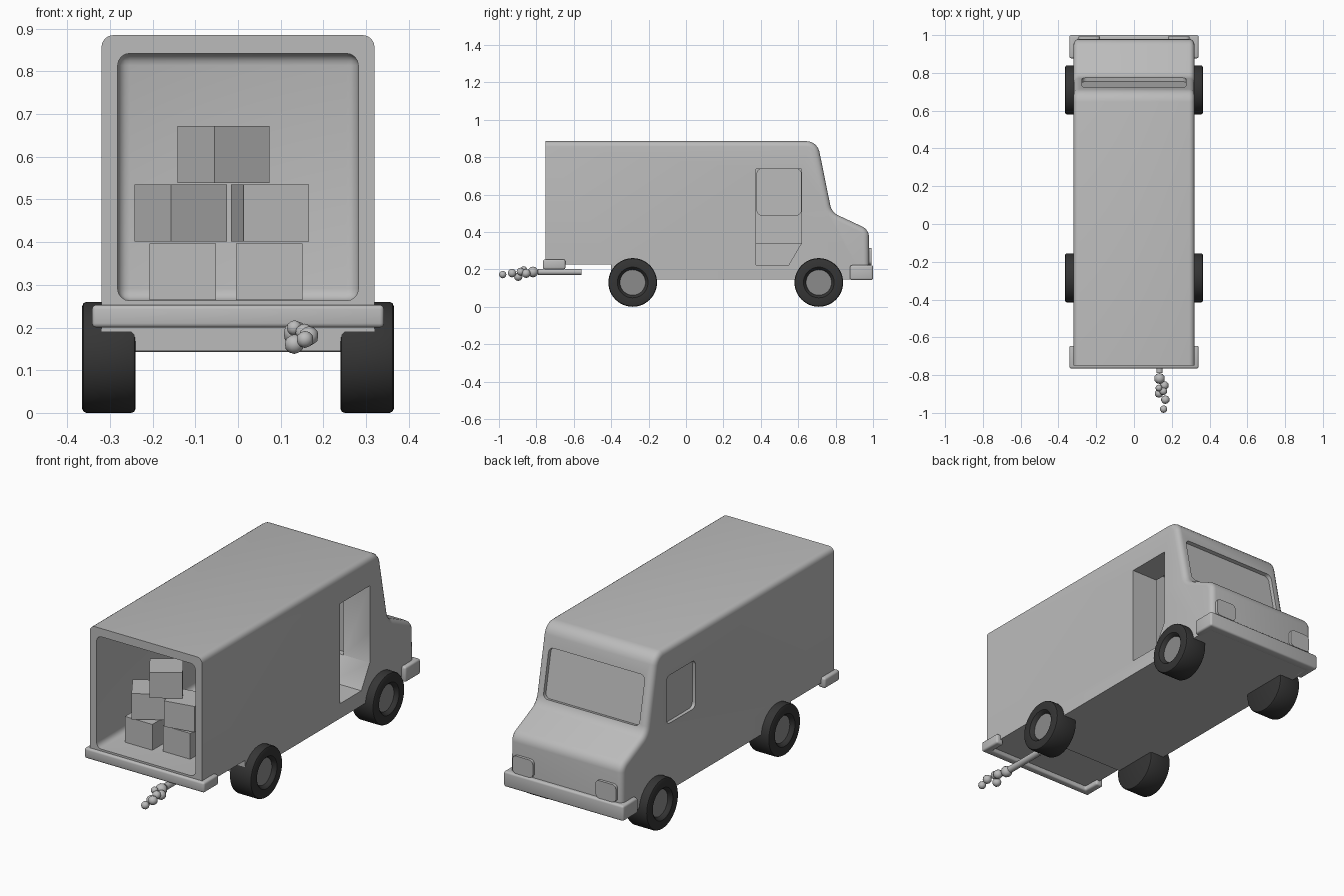
import bpy, bmesh, math
from mathutils import Matrix, Vector

if "Cube" in bpy.data.objects:
    bpy.data.objects.remove(bpy.data.objects["Cube"])


def material(name, v):
    m = bpy.data.materials.new(name)
    m.diffuse_color = (v, v, v, 1)
    m.use_nodes = True
    m.node_tree.nodes["Principled BSDF"].inputs["Base Color"].default_value = m.diffuse_color
    return m


GREY = material("light grey", 0.5)
TYRE = material("dark rubber", 0.035)
HUB = material("hub grey", 0.26)


def finish(bm, name, mats=(GREY,), smooth=True):
    bmesh.ops.recalc_face_normals(bm, faces=bm.faces[:])
    me = bpy.data.meshes.new(name)
    bm.to_mesh(me)
    bm.free()
    ob = bpy.data.objects.new(name, me)
    bpy.context.collection.objects.link(ob)
    for m in mats:
        me.materials.append(m)
    if smooth:
        shade(ob)
    return ob


def shade(ob):
    bpy.ops.object.select_all(action='DESELECT')
    ob.select_set(True)
    bpy.context.view_layer.objects.active = ob
    bpy.ops.object.shade_smooth_by_angle(angle=math.radians(35))


def bevel(bm, edges, r, seg=4):
    bmesh.ops.bevel(bm, geom=list(edges), offset=r, offset_type='OFFSET', segments=seg,
                    profile=0.5, affect='EDGES', clamp_overlap=False)


def prism(points, axis, lo, hi):
    """Extrude a 2D outline along x (points are y,z) or z (points are x,y)."""
    place = (lambda p, t: (t, p[0], p[1])) if axis == 'x' else (lambda p, t: (p[0], p[1], t))
    bm = bmesh.new()
    f = bm.faces.new([bm.verts.new(place(p, lo)) for p in points])
    g = bmesh.ops.extrude_face_region(bm, geom=[f])
    move = Vector(place((0, 0), hi - lo))
    bmesh.ops.translate(bm, vec=move, verts=[v for v in g['geom'] if isinstance(v, bmesh.types.BMVert)])
    return bm


def box(name, lo, hi, r=0, axis=None, seg=4):
    """Box from corner to corner; rounds all edges, or only those along one axis."""
    lo, hi = Vector(lo), Vector(hi)
    bm = bmesh.new()
    bmesh.ops.create_cube(bm, size=1)
    c = (lo + hi) / 2
    bmesh.ops.scale(bm, vec=hi - lo, verts=bm.verts)
    if r:
        bevel(bm, [e for e in bm.edges if axis is None or
                   abs((e.verts[0].co - e.verts[1].co).normalized()[axis]) > 0.9], r, seg)
    ob = finish(bm, name)
    ob.location = c
    return ob


def cut(ob, cutter):
    bpy.context.view_layer.update()
    m = ob.modifiers.new("cut", 'BOOLEAN')
    m.object = cutter
    m.operation = 'DIFFERENCE'
    m.solver = 'EXACT'
    bpy.context.view_layer.objects.active = ob
    bpy.ops.object.modifier_apply(modifier=m.name)
    bpy.data.objects.remove(cutter)


# van body: side profile, rounded corners, then rounded long edges
W = 0.32
profile = [(-0.75, 0.225), (-0.75, 0.885), (0.702, 0.885), (0.779, 0.505),
           (0.978, 0.412), (0.98, 0.145), (-0.40, 0.145), (-0.40, 0.225)]
bm = prism(profile, 'x', -W, W)
for (y, z), r in zip(profile[2:5], (0.055, 0.035, 0.035)):
    bevel(bm, [e for e in bm.edges if all(abs(v.co.y - y) + abs(v.co.z - z) < 1e-4 for v in e.verts)], r)


def rounded_edge(e):
    a, b = e.verts[0].co, e.verts[1].co
    if abs(a.x - b.x) > 1e-4:
        return False
    return max(a.z, b.z) > 0.24 and max(a.y, b.y) > -0.74


bevel(bm, [e for e in bm.edges if rounded_edge(e)], 0.028)
body = finish(bm, "van_body", smooth=False)

# cargo bay, cab space, doorway with step well
cut(body, box("cargo_cutter", (-0.282, -0.85, 0.263), (0.282, 0.30, 0.842), 0.028))
cut(body, box("cab_cutter", (-0.285, 0.34, 0.34), (0.17, 0.65, 0.80)))
door = [(0.375, 0.222), (0.548, 0.222), (0.617, 0.34), (0.617, 0.737), (0.375, 0.737)]
cut(body, finish(prism(door, 'x', 0.14, 0.45), "door_cutter"))

# side window on the left and recessed windscreen
cut(body, box("window_cutter", (-0.40, 0.38, 0.49), (-0.25, 0.615, 0.737), 0.025, 0))
screen = box("screen_cutter", (-0.274, -0.018, -0.125), (0.274, 0.05, 0.125), 0.025, 1)
screen.rotation_euler.x = math.radians(11.4)
screen.location = (0, 0.763, 0.655)
cut(body, screen)
shade(body)
box("side_window_pane", (-0.302, 0.37, 0.48), (-0.294, 0.625, 0.745))


# bumpers wrap around the ends of the body
def bumper(name, end, arm, inner, z0, z1):
    pts = [(-0.342, arm), (-0.342, end), (0.342, end), (0.342, arm),
           (0.30, arm), (0.30, inner), (-0.30, inner), (-0.30, arm)]
    bm = prism(pts, 'z', z0, z1)
    bevel(bm, bm.edges[:], 0.010, 3)
    finish(bm, name)


bumper("rear_bumper", -0.765, -0.645, -0.73, 0.20, 0.253)
bumper("front_bumper", 1.0, 0.877, 0.95, 0.143, 0.222)

# headlights
for s, side in ((-1, "left"), (1, "right")):
    lamp = box(side + "_headlight", (-0.058, 0.95, 0.224), (0.058, 0.993, 0.315), 0.02, 1)
    lamp.location.x = s * 0.237


# wheels: turned profile of (x, radius), tyre with recessed hub
def wheel(name, side, y):
    prof = [(0.24, 0), (0.24, 0.12), (0.243, 0.127), (0.25, 0.13), (0.355, 0.13), (0.362, 0.127),
            (0.365, 0.12), (0.365, 0.082), (0.36, 0.076), (0.345, 0.068), (0.345, 0)]
    bm = bmesh.new()
    vs = [bm.verts.new((x, 0, r)) for x, r in prof]
    es = [bm.edges.new(p) for p in zip(vs, vs[1:])]
    bmesh.ops.spin(bm, geom=vs + es, cent=(0, 0, 0), axis=(1, 0, 0), angle=2 * math.pi, steps=48)
    bmesh.ops.remove_doubles(bm, verts=bm.verts[:], dist=1e-5)
    for f in bm.faces:
        if all(v.co.x > 0.344 and v.co.yz.length < 0.069 for v in f.verts):
            f.material_index = 1
    bmesh.ops.scale(bm, vec=(side, 1, 1), verts=bm.verts)
    ob = finish(bm, name, (TYRE, HUB))
    ob.location = (0, y, 0.13)


for s, side in ((-1, "left"), (1, "right")):
    wheel(side + "_front_wheel", s, 0.71)
    wheel(side + "_rear_wheel", s, -0.285)

# cargo boxes: x, y, bottom z, turn
for i, (x, y, z, a) in enumerate([(-0.129, -0.547, 0.264, 0), (0.073, -0.527, 0.264, 0),
                                  (-0.134, -0.536, 0.402, 33), (0.075, -0.53, 0.402, 11),
                                  (-0.034, -0.536, 0.539, 34)]):
    b = box(f"cargo_box_{i + 1}", (-0.078, -0.078, 0), (0.078, 0.078, 0.133))
    b.location = (x, y, z + 0.0665)
    b.rotation_euler.z = math.radians(a)

# exhaust pipe
bm = bmesh.new()
bmesh.ops.create_cone(bm, cap_ends=True, segments=24, radius1=0.017, radius2=0.017, depth=0.23,
                      matrix=Matrix.Translation((0.135, -0.675, 0.186)) @ Matrix.Rotation(math.pi / 2, 4, 'X'))
finish(bm, "exhaust_pipe")

# exhaust smoke puffs: x, y, z, radius
bm = bmesh.new()
for x, y, z, r in [(0.135, -0.818, 0.186, 0.029), (0.160, -0.855, 0.178, 0.024),
                   (0.132, -0.868, 0.199, 0.018), (0.132, -0.897, 0.161, 0.023),
                   (0.155, -0.885, 0.188, 0.021), (0.166, -0.930, 0.180, 0.023),
                   (0.157, -0.980, 0.172, 0.020)]:
    bmesh.ops.create_icosphere(bm, subdivisions=2, radius=r, matrix=Matrix.Translation((x, y, z)))
finish(bm, "exhaust_smoke")
